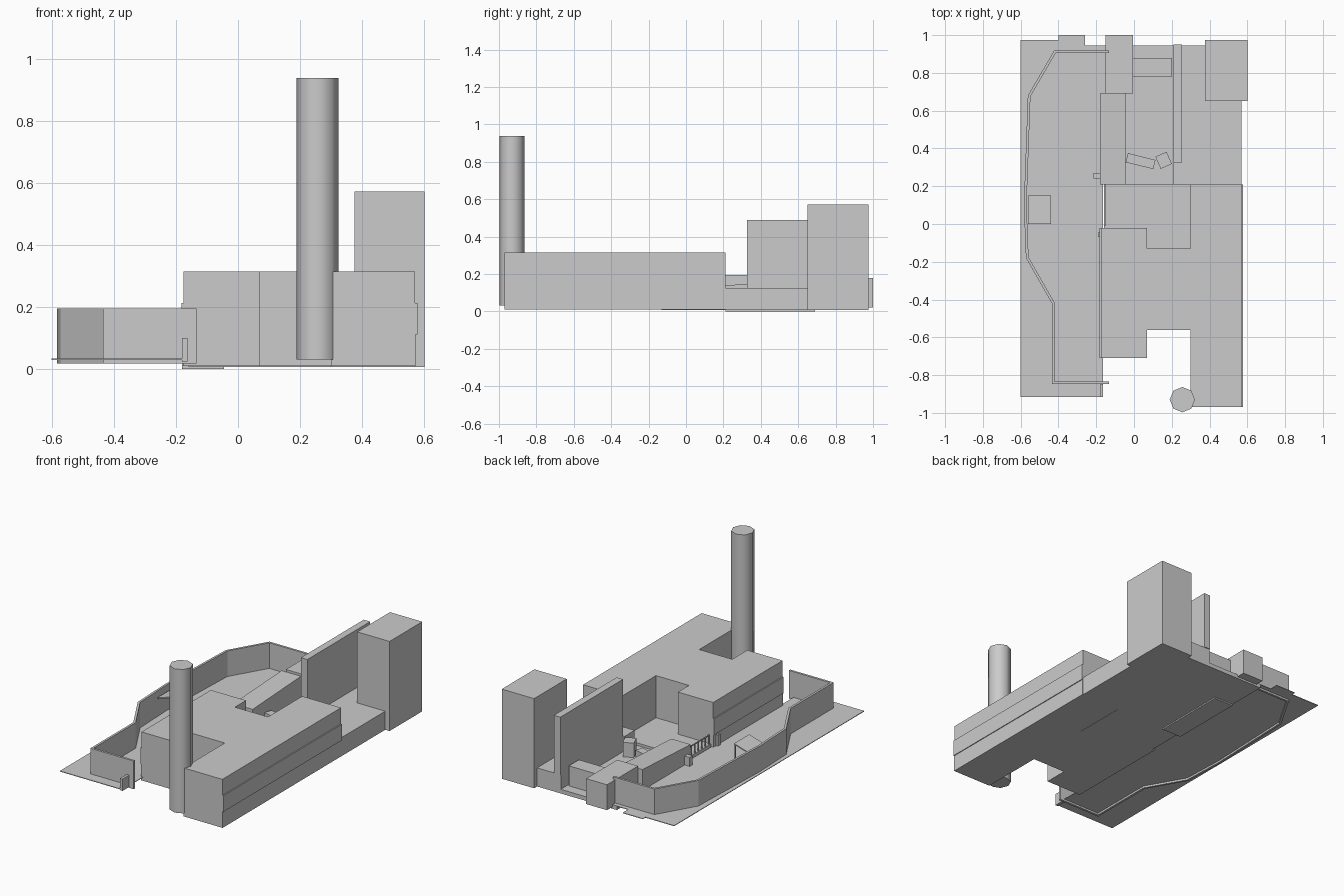
import bpy, bmesh, math
from mathutils import Vector

if "Cube" in bpy.data.objects:
    bpy.data.objects.remove(bpy.data.objects["Cube"])


def prism(name, pts, z0, z1):
    """Extrude a plan outline from z0 to z1."""
    bm = bmesh.new()
    face = bm.faces.new([bm.verts.new((x, y, z0)) for x, y in pts])
    ext = bmesh.ops.extrude_face_region(bm, geom=[face])
    top = [v for v in ext["geom"] if isinstance(v, bmesh.types.BMVert)]
    bmesh.ops.translate(bm, verts=top, vec=(0, 0, z1 - z0))
    bmesh.ops.recalc_face_normals(bm, faces=bm.faces)
    mesh = bpy.data.meshes.new(name)
    bm.to_mesh(mesh)
    bm.free()
    ob = bpy.data.objects.new(name, mesh)
    bpy.context.collection.objects.link(ob)
    return ob


def box(name, x0, x1, y0, y1, z0, z1):
    return prism(name, [(x0, y0), (x1, y0), (x1, y1), (x0, y1)], z0, z1)


def turned_box(name, cx, cy, w, d, z0, z1, deg):
    ob = box(name, -w / 2, w / 2, -d / 2, d / 2, z0, z1)
    ob.location = (cx, cy, 0)
    ob.rotation_euler.z = math.radians(deg)
    return ob


def offset_path(path, dist):
    """Shift an open path sideways with mitred corners."""
    pts = [Vector(p) for p in path]
    out = []
    for i, p in enumerate(pts):
        dirs = []
        if i > 0:
            dirs.append((p - pts[i - 1]).normalized())
        if i < len(pts) - 1:
            dirs.append((pts[i + 1] - p).normalized())
        normals = [Vector((-d.y, d.x)) for d in dirs]
        n = sum(normals, Vector((0, 0))).normalized()
        out.append(tuple(p + n * (dist / n.dot(normals[0]))))
    return out


# Ground sheet and floors
prism("ground_sheet", [(-.60, -.915), (-.165, -.915), (-.165, .945), (-.26, .945),
                       (-.26, 1.0), (-.40, 1.0), (-.40, .975), (-.60, .975)], .030, .034)
box("yard_floor", -.18, .21, .21, .945, .008, .034)
box("courtyard_floor", -.16, .30, -.13, .21, .008, .05)
box("foundation", -.18, -.045, .21, .69, 0, .02)

# Main building: three stacked storeys, the middle one slightly proud
for name, z0, z1, d in (("lower_storey", .01, .112, .002),
                        ("middle_storey", .112, .214, .007),
                        ("upper_storey", .214, .315, 0)):
    l, r = -.175 - d, .57 + d
    prism(name, [(l, -.71), (.07, -.71), (.07, -.56), (.30, -.56), (.30, -.97), (r, -.97),
                 (r, .21), (.30, .21), (.30, -.13), (.07, -.13), (.07, -.02), (l, -.02)], z0, z1)

# Rear wing, tall screen wall and tower
box("rear_wing", .21, .57, .21, .945, .008, .125)
box("screen_wall", .21, .255, .325, .95, .125, .49)
box("tower", .375, .60, .65, .975, .008, .572)

# Chimney
bpy.ops.mesh.primitive_cylinder_add(vertices=8, radius=.067, depth=.905,
                                    location=(.256, -.93, .4845))
chimney = bpy.context.object
chimney.name = "chimney"
bpy.ops.object.shade_smooth_by_angle(angle=math.radians(50))

# Perimeter wall
path = [(-.133, -.847), (-.435, -.847), (-.435, -.42), (-.572, -.18), (-.583, .10),
        (-.562, .68), (-.423, .918), (-.133, .918)]
inner = offset_path(path, -.014)
prism("perimeter_wall", path + inner[::-1], .018, .195)
box("gate_post", -.18, -.163, -.915, -.85, .025, .10)

# Low yard blocks
box("gatehouse", -.15, -.005, .69, 1.0, .02, .18)
box("yard_shed", -.01, .20, .78, .88, .03, .16)
long_block = box("long_block", -.18, -.045, .21, .69, .02, .14)
for v in long_block.data.vertices:
    if v.co.z > .1 and v.co.y > .5:
        v.co.z = .165
turned_box("yard_ramp", .035, .333, .15, .05, .03, .075, -14)
turned_box("yard_crate", .157, .337, .065, .07, .03, .125, 24)
box("side_step", -.215, -.18, .24, .27, .03, .09)

# Lean-to roof against the perimeter wall
roof = box("lean_to_roof", -.56, -.44, 0, .15, .15, .157)
for v in roof.data.vertices:
    if v.co.x > -.5:
        v.co.z += .036
for i, y in enumerate((.003, .143)):
    box(f"lean_to_post_{i}", -.447, -.441, y, y + .006, .03, .187)

# Courtyard railing
box("railing_bar", -.158, -.152, -.01, .21, .105, .111)
for i in range(7):
    y = -.01 + i * .035
    box(f"railing_post_{i}", -.158, -.152, y, y + .006, .03, .105)
box("railing_pier", -.19, -.178, -.07, -.045, .03, .10)
